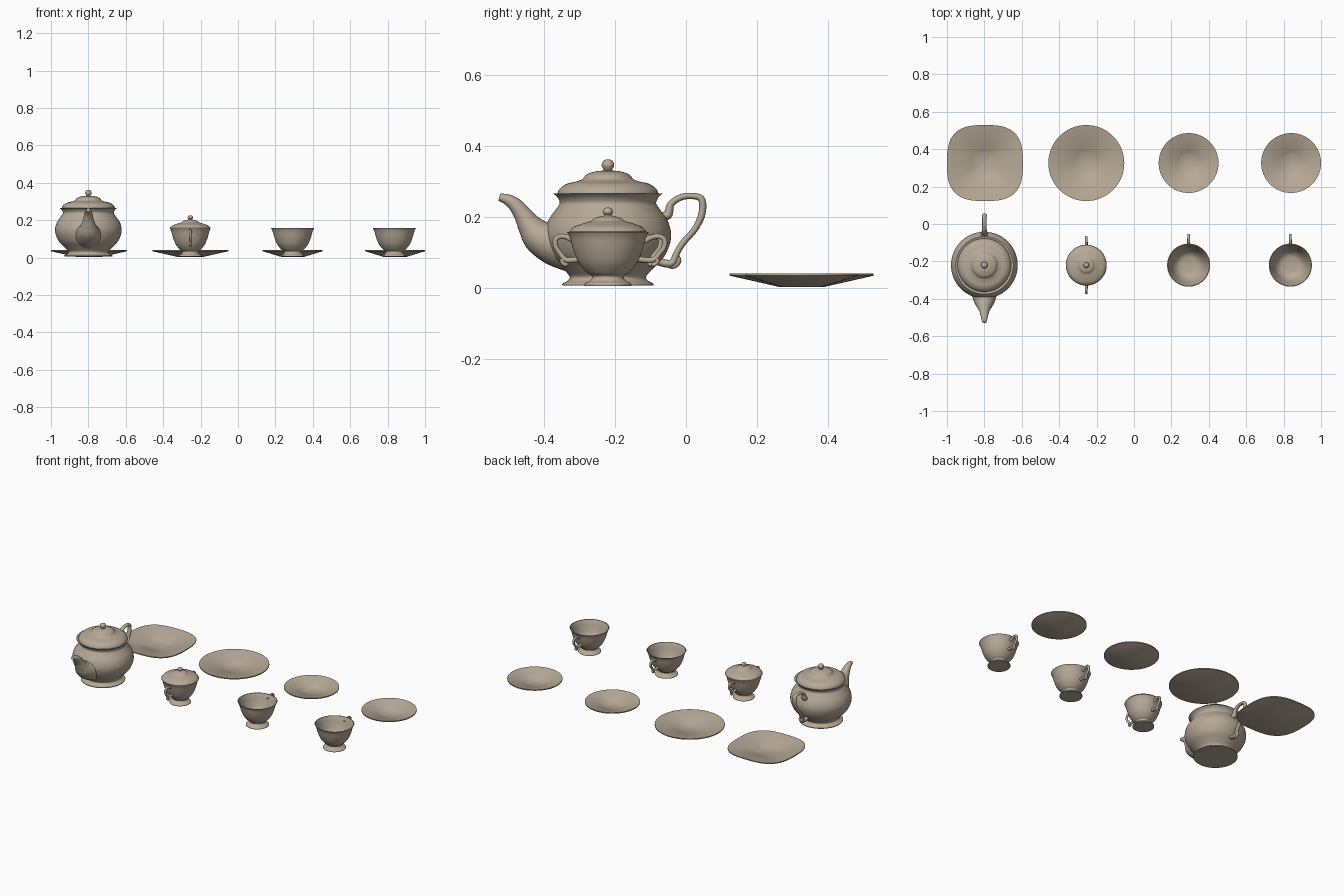
import bpy, bmesh, math
from mathutils import Vector

cube = bpy.data.objects.get("Cube")
if cube:
    bpy.data.objects.remove(cube, do_unlink=True)

clay = bpy.data.materials.new("warm_beige_china")
COLOUR = (0.47, 0.40, 0.31, 1)
clay.use_nodes = True
clay.diffuse_color = COLOUR
clay.node_tree.nodes["Principled BSDF"].inputs["Base Color"].default_value = COLOUR


def smooth_path(points, steps=5):
    """Catmull-Rom spline; a point given twice makes a crisp corner."""
    p = [Vector(q) for q in points]
    p = [p[0]] + p + [p[-1]]
    out = []
    for a, b, c, d in zip(p, p[1:], p[2:], p[3:]):
        if (b - c).length < 1e-6:
            continue
        for i in range(steps):
            t = i / steps
            out.append(0.5 * (2 * b + (c - a) * t + (2 * a - 5 * b + 4 * c - d) * t * t
                              + (3 * b - a - 3 * c + d) * t ** 3))
    return out + [p[-1]]


def finish(name, bm, location):
    bmesh.ops.remove_doubles(bm, verts=bm.verts, dist=1e-5)
    bmesh.ops.recalc_face_normals(bm, faces=bm.faces)
    mesh = bpy.data.meshes.new(name)
    bm.to_mesh(mesh)
    bm.free()
    mesh.materials.append(clay)
    mesh.shade_smooth()
    mesh.set_sharp_from_angle(angle=math.radians(40))
    obj = bpy.data.objects.new(name, mesh)
    obj.location = location
    bpy.context.collection.objects.link(obj)
    return obj


def bridge(bm, rings):
    for a, b in zip(rings, rings[1:]):
        n = len(a)
        for i in range(n):
            j = (i + 1) % n
            bm.faces.new((a[i], a[j], b[j], b[i]))


def lathe(name, profile, location, sides=64, power=2, steps=5):
    """Turn an (r, z) profile; power above 2 squares the outline."""
    bm = bmesh.new()
    rings = []
    for r, z in smooth_path(profile, steps):
        ring = []
        for i in range(sides):
            t = 2 * math.pi * i / sides
            c, s = math.cos(t), math.sin(t)
            k = max(r, 0) / (abs(c) ** power + abs(s) ** power) ** (1 / power)
            ring.append(bm.verts.new((k * c, k * s, z)))
        rings.append(ring)
    bridge(bm, rings)
    return finish(name, bm, location)


def tube(name, path, location, side=1, widen=1, sides=16):
    """Sweep a round section along (y, z, radius) points in the x = 0 plane."""
    bm = bmesh.new()
    pts = smooth_path(path, 6)
    rings = []
    for i, p in enumerate(pts):
        d = pts[min(i + 1, len(pts) - 1)] - pts[max(i - 1, 0)]
        across = Vector((0, -d.y, d.x)).normalized()
        ring = []
        for j in range(sides):
            t = 2 * math.pi * j / sides
            v = Vector((0, p.x, p.y)) + across * p.z * math.sin(t)
            v.x = p.z * widen * math.cos(t)
            v.y *= side
            ring.append(bm.verts.new(v))
        rings.append(ring)
    bridge(bm, rings)
    bm.faces.new(rings[0])
    bm.faces.new(rings[-1])
    return finish(name, bm, location)


# Teapot
POT = (-0.8, -0.22, 0)
lathe("teapot_body", [
    (0, .006), (0, .006), (.128, .006), (.128, .006), (.128, .012), (.113, .02),
    (.108, .032), (.128, .055), (.16, .09), (.178, .14), (.17, .185), (.147, .22),
    (.136, .238), (.142, .254), (.155, .266), (.155, .266), (.14, .26), (.12, .25),
    (0, .25)], POT)
lathe("teapot_lid", [
    (.143, .262), (.143, .262), (.137, .277), (.118, .292), (.09, .299), (.072, .306),
    (.06, .319), (.035, .328), (.014, .33), (.011, .334)], POT)
lathe("teapot_knob", [
    (.011, .331), (.017, .342), (.017, .35), (.011, .359), (0, .362)], POT, 24)
tube("teapot_spout", [
    (-.09, .10, .06), (-.15, .125, .062), (-.193, .145, .05), (-.22, .175, .035),
    (-.239, .205, .026), (-.262, .234, .02), (-.285, .249, .015), (-.306, .255, .01)],
    POT, widen=1.1, sides=24)
tube("teapot_handle", [
    (.14, .2, .012), (.168, .205, .013), (.178, .236, .01), (.21, .256, .009),
    (.25, .257, .009), (.266, .243, .01), (.264, .205, .01), (.245, .165, .009),
    (.213, .128, .009), (.195, .1, .009), (.178, .068, .011), (.135, .076, .011)],
    POT, widen=1.3)
tube("teapot_handle_scroll", [
    (.19, .09, .009), (.198, .076, .009), (.187, .062, .008), (.172, .06, .006)], POT)

# Shared footed bowl outline for the sugar bowl and cups, hollow inside
BOWL = [(0, .005), (0, .005), (.066, .005), (.066, .005), (.065, .012), (.05, .02),
        (.045, .032), (.06, .043), (.082, .07), (.097, .105), (.107, .14),
        (.115, .157), (.115, .157), (.111, .157), (.111, .157), (.103, .138),
        (.092, .105), (.077, .073), (.05, .05), (0, .045)]
SUGAR = (-0.255, -0.22, 0)
lathe("sugar_bowl", [(r * .95, z) for r, z in BOWL], SUGAR)
lathe("sugar_lid", [
    (.108, .154), (.108, .154), (.108, .159), (.108, .159), (.095, .172), (.068, .182),
    (.048, .188), (.035, .197), (.012, .203), (.009, .206)], SUGAR)
lathe("sugar_knob", [
    (.008, .204), (.014, .211), (.014, .217), (.009, .224), (0, .226)], SUGAR, 24)

# Ear-shaped handles
EAR = [(.095, .13, .008), (.11, .14, .008), (.131, .145, .007), (.147, .136, .007),
       (.147, .116, .007), (.134, .096, .007), (.117, .078, .008), (.08, .08, .008)]
CURL = [(.122, .085, .007), (.129, .075, .007), (.122, .066, .006), (.113, .066, .005)]
for side, label in ((1, "back"), (-1, "front")):
    tube("sugar_handle_" + label, EAR, SUGAR, side)
    tube("sugar_handle_curl_" + label, CURL, SUGAR, side)

# Cups
for n, x in enumerate((0.292, 0.836), 1):
    spot = (x, -0.22, 0)
    lathe("cup_%d" % n, BOWL, spot)
    tube("cup_handle_%d" % n, [(y * 1.08, z, r) for y, z, r in EAR], spot)
    tube("cup_handle_curl_%d" % n, [(y * 1.08, z, r) for y, z, r in CURL], spot)


# Saucers: flat base, shallow slope and a thin rim
def saucer(name, x, radius, power=2):
    base = .03 + radius * .16
    lathe(name, [
        (0, .002), (base, .002), (radius, .034), (radius, .04),
        (base, .012), (base * .92, .009), (0, .009)],
        (x, .326, 0), 96, power, 1)


saucer("teapot_saucer", -.797, .203, 2.9)
saucer("sugar_saucer", -.255, .203)
saucer("cup_saucer_1", .292, .16)
saucer("cup_saucer_2", .84, .16)
